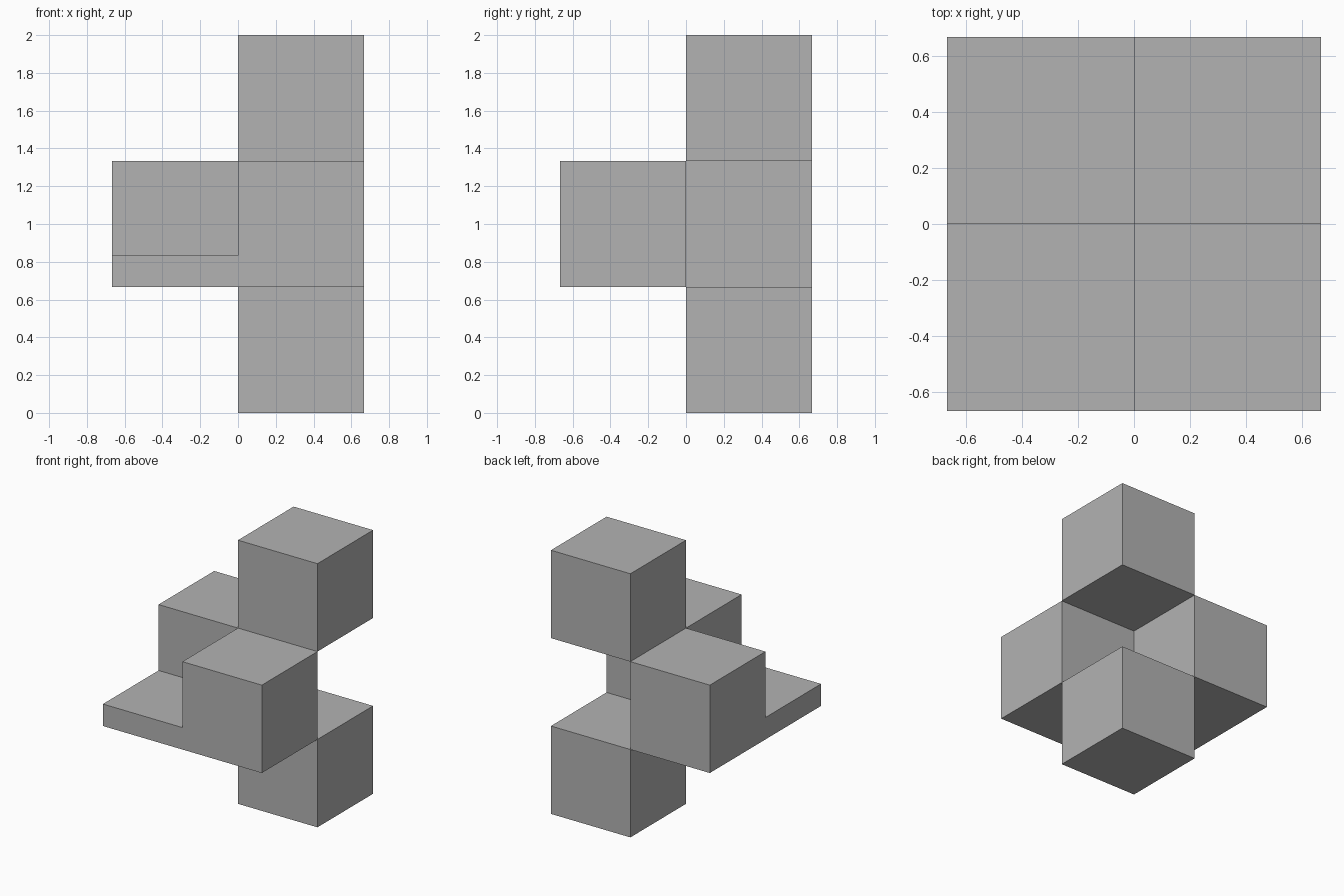
import bpy
import bmesh
from mathutils import Matrix, Vector

default = bpy.data.objects.get("Cube")
if default:
    bpy.data.objects.remove(default, do_unlink=True)

S = 2 / 3  # side of one block
PLATE = S / 4  # thickness of the thin tile

# Single plain grey
grey = bpy.data.materials.new("plain grey")
grey.use_nodes = True
colour = (0.45, 0.45, 0.45, 1)
grey.diffuse_color = colour
grey.node_tree.nodes["Principled BSDF"].inputs["Base Color"].default_value = colour


def block(name, column, row, base, height=S):
    """Flat-faced box in a quadrant: column and row are +1 or -1."""
    mesh = bpy.data.meshes.new(name)
    bm = bmesh.new()
    centre = Vector((column * S / 2, row * S / 2, base + height / 2))
    size = Matrix.Diagonal((S, S, height, 1))
    bmesh.ops.create_cube(bm, size=1, matrix=Matrix.Translation(centre) @ size)
    bm.to_mesh(mesh)
    bm.free()
    mesh.materials.append(grey)
    obj = bpy.data.objects.new(name, mesh)
    bpy.context.collection.objects.link(obj)
    return obj


# Lower and upper blocks share one corner column
block("bottom_block", 1, 1, 0)
block("top_block", 1, 1, 2 * S)

# Middle layer: two diagonal blocks joined by a thin tile
block("front_block", 1, -1, S)
block("back_block", -1, 1, S)
block("corner_tile", -1, -1, S, PLATE)
